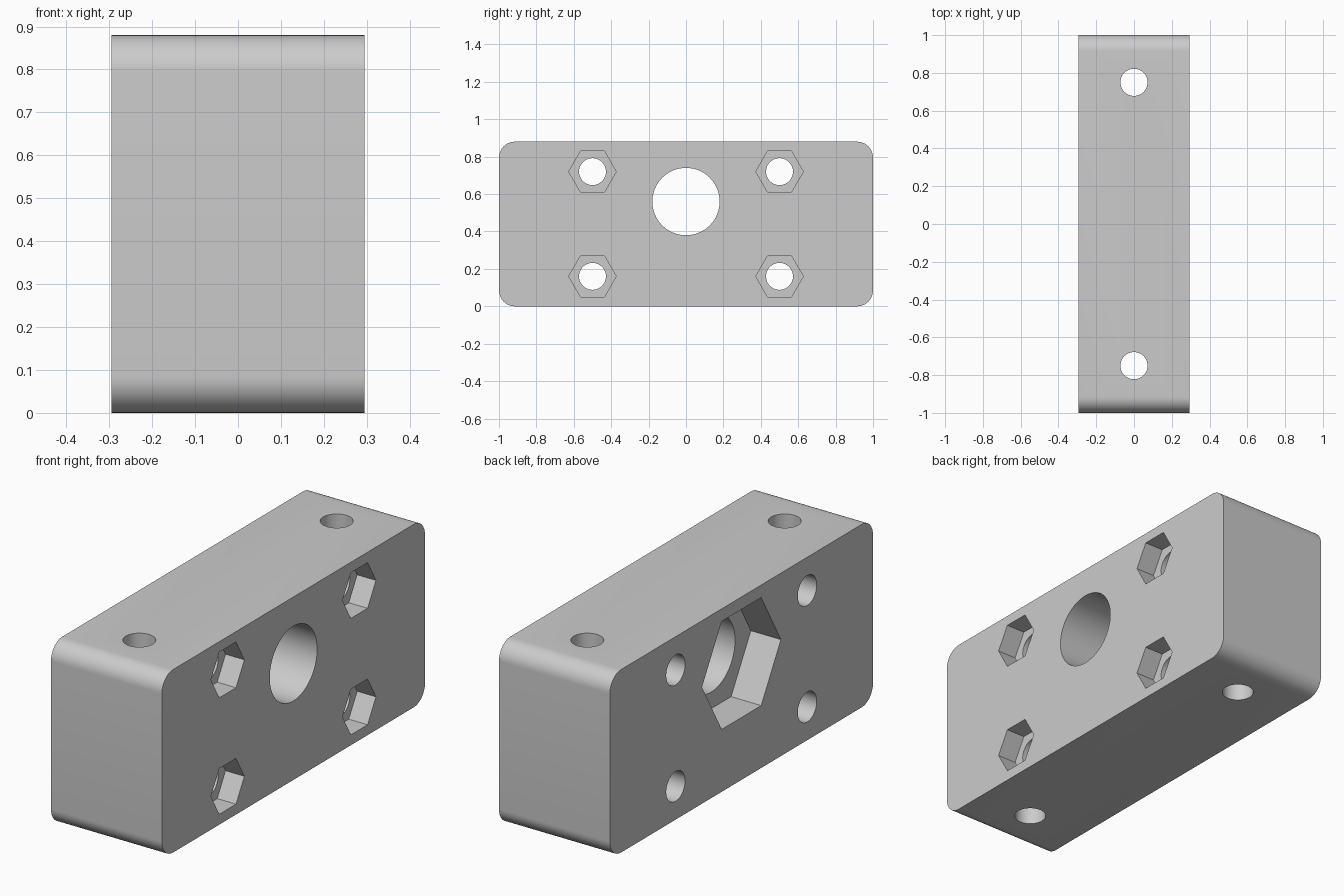
import bpy, bmesh, math
from mathutils import Matrix

old = bpy.data.objects.get("Cube")
if old:
    bpy.data.objects.remove(old, do_unlink=True)

HALF_W, LENGTH, HEIGHT, CORNER = 0.295, 2.0, 0.88, 0.085
BORE_Z = 0.56

grey = bpy.data.materials.new("light_grey")
grey.use_nodes = True
colour = (0.6, 0.6, 0.6, 1)
grey.diffuse_color = colour
grey.node_tree.nodes["Principled BSDF"].inputs["Base Color"].default_value = colour


def new_object(name, bm):
    mesh = bpy.data.meshes.new(name)
    bm.to_mesh(mesh)
    bm.free()
    mesh.materials.append(grey)
    obj = bpy.data.objects.new(name, mesh)
    bpy.context.collection.objects.link(obj)
    return obj


def cut(target, name, sides, radius, depth, centre, axis):
    """Subtract a prism along x or z; its first corner points along y."""
    bm = bmesh.new()
    turn = Matrix.Rotation(math.pi / 2, 4, "Z")
    if axis == "X":
        turn = Matrix.Rotation(math.pi / 2, 4, "Y") @ turn
    bmesh.ops.create_cone(bm, cap_ends=True, segments=sides, radius1=radius,
                          radius2=radius, depth=depth,
                          matrix=Matrix.Translation(centre) @ turn)
    # Put a corner of the prism exactly on the +y side
    first = max(bm.verts, key=lambda v: v.co.y).co
    off = (first.x - centre[0]) if axis == "Z" else (first.z - centre[2])
    if abs(off) > 0.001:
        bmesh.ops.rotate(bm, cent=centre, verts=bm.verts,
                         matrix=Matrix.Rotation(math.pi / sides, 3, axis))
    cutter = new_object(name, bm)
    mod = target.modifiers.new(name, "BOOLEAN")
    mod.operation, mod.solver, mod.object = "DIFFERENCE", "EXACT", cutter
    bpy.context.view_layer.objects.active = target
    bpy.ops.object.modifier_apply(modifier=name)
    bpy.data.objects.remove(cutter, do_unlink=True)


# Block with its four lengthwise edges rounded
bm = bmesh.new()
bmesh.ops.create_cube(bm, size=1, matrix=Matrix.Translation((0, 0, HEIGHT / 2))
                      @ Matrix.Diagonal((HALF_W * 2, LENGTH, HEIGHT, 1)))
edges = [e for e in bm.edges if abs(e.verts[0].co.x - e.verts[1].co.x) > 0.1]
bmesh.ops.bevel(bm, geom=edges, offset=CORNER, segments=12, profile=0.5,
                affect="EDGES")
block = new_object("mounting_block", bm)

# Central bore with a large hexagonal recess on the right side
cut(block, "bore", 64, 0.18, 1, (0, 0, BORE_Z), "X")
cut(block, "large_hex_recess", 6, 0.3, 0.32, (-HALF_W, 0, BORE_Z), "X")

# Four cross bolt holes with nut recesses on the left side
for y in (-0.5, 0.5):
    for z in (0.16, 0.72):
        cut(block, "bolt_hole", 40, 0.072, 1, (0, y, z), "X")
        cut(block, "nut_recess", 6, 0.127, 0.2, (HALF_W, y, z), "X")

# Two vertical through holes near the ends
for y in (-0.75, 0.75):
    cut(block, "vertical_hole", 40, 0.072, 2, (0, y, HEIGHT / 2), "Z")

bpy.ops.object.select_all(action="DESELECT")
block.select_set(True)
bpy.context.view_layer.objects.active = block
bpy.ops.object.shade_smooth_by_angle(angle=math.radians(30))
